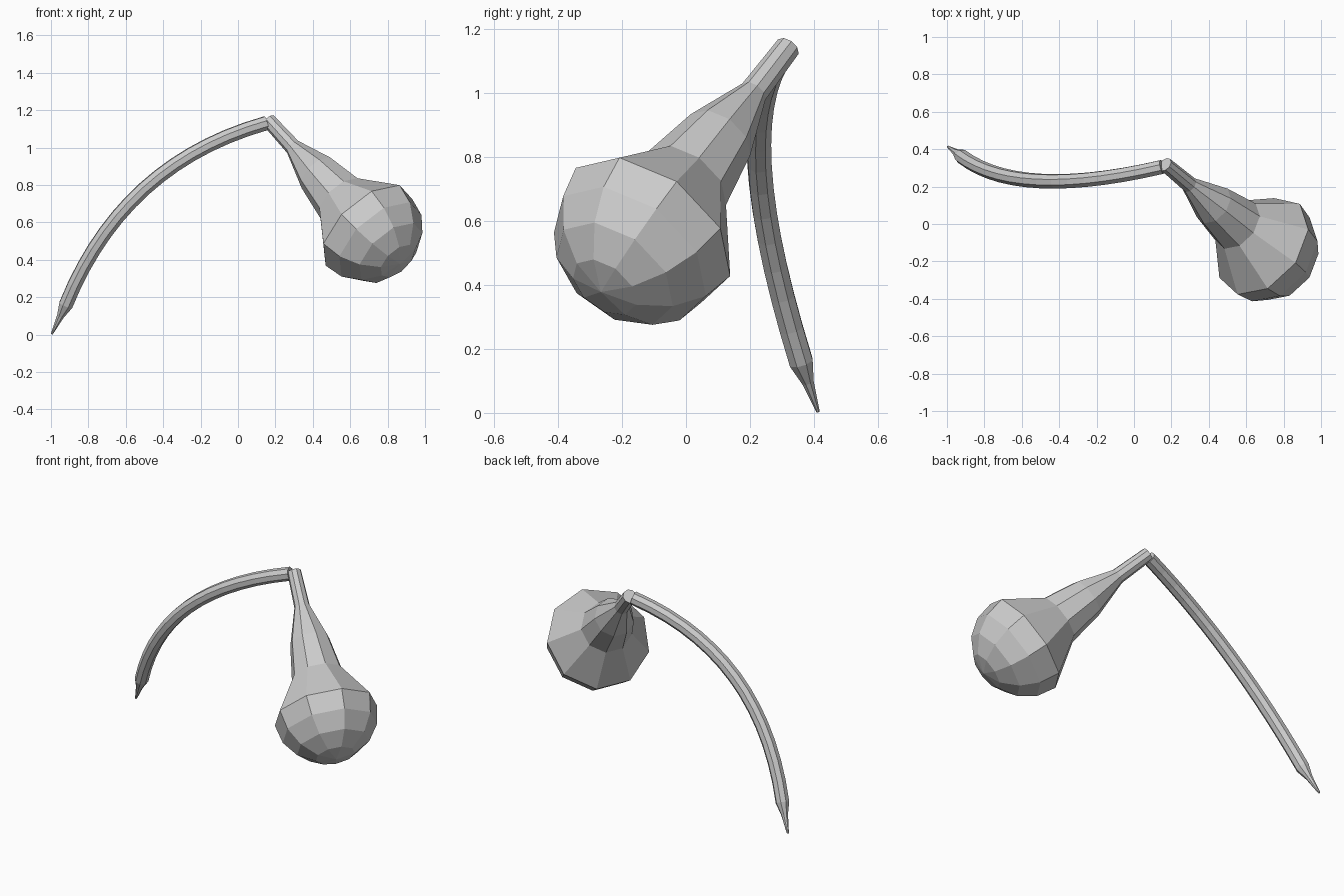
import bpy, bmesh, math
from mathutils import Vector

if "Cube" in bpy.data.objects:
    bpy.data.objects.remove(bpy.data.objects["Cube"])


def loft(name, stations, sides, ref):
    """Skin flat-faced rings; stations are (centre, axis, radius)."""
    bm = bmesh.new()
    prev = None
    for i, (c, axis, r) in enumerate(stations):
        axis = axis.normalized()
        u = (ref - axis * ref.dot(axis)).normalized()
        v = axis.cross(u)
        if r == 0:
            tip = bm.verts.new(c)
            for k in range(sides):
                bm.faces.new((prev[k], prev[(k + 1) % sides], tip))
            prev = None
            break
        ring = []
        for k in range(sides):
            a = 2 * math.pi * k / sides
            ring.append(bm.verts.new(c + r * (math.cos(a) * u + math.sin(a) * v)))
        if prev:
            for k in range(sides):
                j = (k + 1) % sides
                bm.faces.new((prev[k], prev[j], ring[j], ring[k]))
        else:
            bm.faces.new(ring[::-1])
        prev = ring
    if prev:
        bm.faces.new(prev)
    bmesh.ops.recalc_face_normals(bm, faces=bm.faces)
    me = bpy.data.meshes.new(name)
    bm.to_mesh(me)
    bm.free()
    ob = bpy.data.objects.new(name, me)
    bpy.context.collection.objects.link(ob)
    return ob


# Bulb: slim neck flaring into a nine-sided hemisphere
centre = Vector((0.69, -0.119, 0.571))
axis = Vector((0.588, -0.491, -0.642)).normalized()
R = 0.3
profile = [(-0.89, 0.04), (-0.67, 0.045), (-0.45, 0.115), (-0.235, 0.15)]
profile += [(R * math.sin(a), R * math.cos(a))
            for a in (math.radians(22.5 * i) for i in range(4))]
profile.append((R, 0))
loft("bulb", [(centre + axis * d, axis, r) for d, r in profile],
     9, Vector((-0.354, 0.56, -0.749)))

# Stem: arched tube with a pointed tip
A = Vector((-0.92, 0.36, 0.16))
C = Vector((-0.615, 0.127, 0.915))
B = Vector((0.15, 0.305, 1.13))
tip = Vector((-0.995, 0.413, 0.004))
start = A - tip
stations = [(tip, start, 0.006), (tip.lerp(A, 0.6), start, 0.02)]
N = 14
for i in range(N + 1):
    t = i / N
    p = A * (1 - t) ** 2 + C * 2 * t * (1 - t) + B * t * t
    stations.append((p, (C - A) * (1 - t) + (B - C) * t, 0.04))
plane_normal = (C - A).cross(B - C)
loft("stem", stations, 8, plane_normal)
